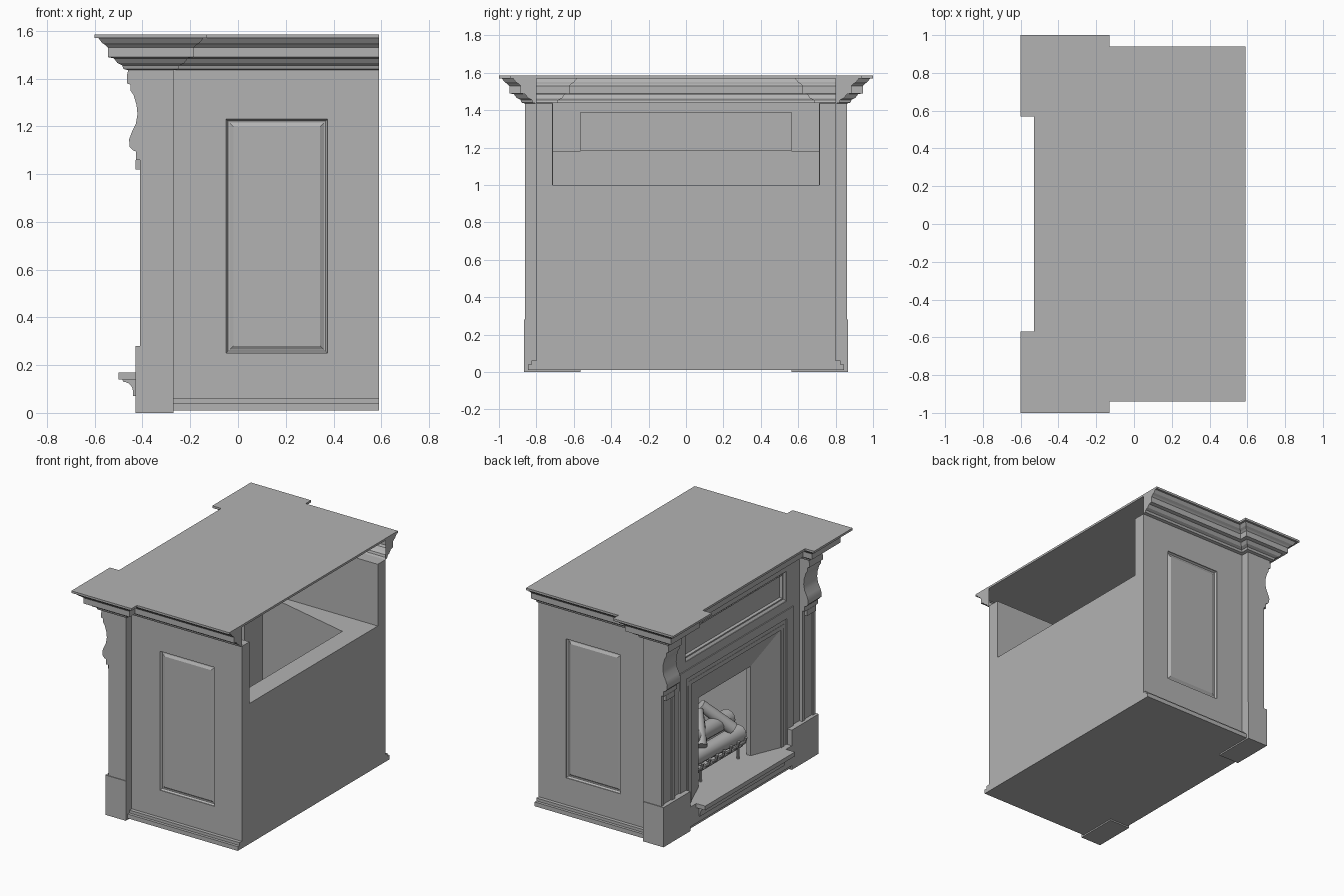
import bpy, bmesh, math, random
from mathutils import Vector, Matrix

if "Cube" in bpy.data.objects:
    bpy.data.objects.remove(bpy.data.objects["Cube"], do_unlink=True)

grey = bpy.data.materials.new("plain_grey")
grey.use_nodes = True
colour = (0.45, 0.45, 0.45, 1)
grey.diffuse_color = colour
grey.node_tree.nodes["Principled BSDF"].inputs["Base Color"].default_value = colour


def finish(name, bm, smooth=False):
    bmesh.ops.recalc_face_normals(bm, faces=bm.faces)
    mesh = bpy.data.meshes.new(name)
    bm.to_mesh(mesh)
    bm.free()
    mesh.materials.append(grey)
    obj = bpy.data.objects.new(name, mesh)
    bpy.context.collection.objects.link(obj)
    if smooth:
        for p in mesh.polygons:
            p.use_smooth = True
        mesh.set_sharp_from_angle(angle=math.radians(35))
    return obj


def add_box(bm, x, y, z):
    size = Vector((x[1] - x[0], y[1] - y[0], z[1] - z[0]))
    mid = Vector((sum(x), sum(y), sum(z))) / 2
    m = Matrix.Translation(mid) @ Matrix.Diagonal((*size, 1))
    return bmesh.ops.create_cube(bm, size=1, matrix=m)["verts"]


def box(name, x, y, z):
    bm = bmesh.new()
    add_box(bm, x, y, z)
    return finish(name, bm)


def prism(name, points, axis, lo, hi, smooth=False):
    """Extrude a profile: axis 'z' takes (x, y) points, axis 'y' takes (x, z)."""
    bm = bmesh.new()
    put = (lambda a, b, t: (a, b, t)) if axis == "z" else (lambda a, b, t: (a, t, b))
    rings = [[bm.verts.new(put(a, b, t)) for a, b in points] for t in (lo, hi)]
    n = len(points)
    for ring in rings:
        bm.faces.new(ring)
    for i in range(n):
        j = (i + 1) % n
        bm.faces.new((rings[0][i], rings[0][j], rings[1][j], rings[1][i]))
    return finish(name, bm, smooth)


def span(side, a, b):
    return tuple(sorted((side * a, side * b)))


def rod(bm, a, b, r0, r1, sides=8):
    a, b = Vector(a), Vector(b)
    d = b - a
    m = Matrix.Translation((a + b) / 2) @ d.to_track_quat("Z", "Y").to_matrix().to_4x4()
    bmesh.ops.create_cone(bm, cap_ends=True, segments=sides, radius1=r0,
                          radius2=r1, depth=d.length, matrix=m)


# Masonry core around a firebox that narrows to the rear and is open at the top
core = [(-0.30, -0.715), (0.59, -0.715), (0.59, 0.715), (-0.30, 0.715),
        (-0.30, 0.70), (0.45, 0.52), (0.45, -0.52), (-0.30, -0.70)]
prism("firebox_masonry", core, "z", 0.01, 1.0)
box("base_floor", (-0.42, 0.59), (-0.80, 0.80), (0.01, 0.03))
box("firebox_floor", (-0.43, 0.45), (-0.565, 0.565), (0.03, 0.17))

# Sides: panelled wall, skirting, pilaster, bracket, plinth
bracket = [(-0.30, 1.435), (-0.46, 1.435), (-0.465, 1.415), (-0.465, 1.38), (-0.45, 1.375),
           (-0.45, 1.35), (-0.437, 1.33), (-0.425, 1.29), (-0.421, 1.25), (-0.428, 1.21),
           (-0.445, 1.175), (-0.456, 1.145), (-0.454, 1.115), (-0.44, 1.10),
           (-0.428, 1.095), (-0.428, 1.06), (-0.30, 1.06)]
for side, label in ((1, "left"), (-1, "right")):
    # Wall with a framed opening, and a panel with a moulded edge set in it
    bm = bmesh.new()
    y = span(side, 0.715, 0.80)
    add_box(bm, (-0.27, -0.05), y, (0.01, 1.435))
    add_box(bm, (0.375, 0.59), y, (0.01, 1.435))
    add_box(bm, (-0.05, 0.375), y, (0.01, 0.25))
    add_box(bm, (-0.05, 0.375), y, (1.23, 1.435))
    finish(label + "_side_wall", bm)
    bm = bmesh.new()
    add_box(bm, (-0.05, 0.375), span(side, 0.715, 0.795), (0.25, 1.23))
    bm.normal_update()
    face = [f for f in bm.faces if f.normal.y * side > 0.9]
    for thick, depth in ((0.012, -0.012), (0.01, 0), (0.022, 0.01)):
        bmesh.ops.inset_region(bm, faces=face, thickness=thick, depth=depth)
    finish(label + "_side_panel", bm)

    box(label + "_skirting_lower", (-0.27, 0.59), span(side, 0.80, 0.845), (0.01, 0.04))
    box(label + "_skirting_upper", (-0.27, 0.59), span(side, 0.80, 0.825), (0.04, 0.06))
    box(label + "_plinth", (-0.43, -0.27), span(side, 0.565, 0.865), (0.0, 0.28))
    box(label + "_pilaster", (-0.40, -0.27), span(side, 0.71, 0.86), (0.28, 1.435))
    for a, b in ((0.71, 0.74), (0.83, 0.86)):
        box(label + "_pilaster_strip", (-0.41, -0.40), span(side, a, b), (0.28, 1.06))
    prism(label + "_bracket", bracket, "y", *span(side, 0.71, 0.86), smooth=True)
    box(label + "_bracket_drop", (-0.43, -0.39), span(side, 0.735, 0.835), (1.02, 1.06))

    # Opening surround at each side
    box(label + "_surround", (-0.387, -0.30), span(side, 0.50, 0.715), (0.17, 1.0))
    box(label + "_surround_moulding", (-0.397, -0.38), span(side, 0.56, 0.63), (0.17, 1.06))
    box(label + "_surround_bead", (-0.392, -0.38), span(side, 0.50, 0.53), (0.17, 1.03))

# Frieze with a recessed panel
box("frieze_lower_rail", (-0.39, -0.30), (-0.715, 0.715), (1.0, 1.18))
box("frieze_upper_rail", (-0.39, -0.32), (-0.715, 0.715), (1.39, 1.44))
for side in (1, -1):
    box("frieze_end", (-0.39, -0.32), span(side, 0.565, 0.715), (1.18, 1.39))
bm = bmesh.new()
add_box(bm, (-0.385, -0.28), (-0.565, 0.565), (1.18, 1.39))
bm.normal_update()
face = [f for f in bm.faces if f.normal.x < -0.9]
for thick, depth in ((0.02, -0.012), (0.012, 0), (0.005, -0.02)):
    bmesh.ops.inset_region(bm, faces=face, thickness=thick, depth=depth)
finish("frieze_panel", bm)
box("lintel_moulding", (-0.397, -0.38), (-0.63, 0.63), (1.06, 1.12))
box("lintel_bead", (-0.392, -0.38), (-0.53, 0.53), (1.0, 1.03))

# Splayed lining between the surround and the smaller inner opening
bm = bmesh.new()
rings = []
for x, half, top in ((-0.387, 0.50, 1.0), (-0.30, 0.29, 0.80), (-0.27, 0.29, 0.80)):
    rings.append([bm.verts.new((x, yy, zz)) for yy, zz in
                  ((-half, 0.17), (-half, top), (half, top), (half, 0.17))])
for a, b in zip(rings, rings[1:]):
    for i in range(3):
        bm.faces.new((a[i], a[i + 1], b[i + 1], b[i]))
finish("splayed_lining", bm)

# Hearth slab on a cove
box("hearth_slab", (-0.50, -0.36), (-0.50, 0.50), (0.14, 0.17))
cove = [(-0.42, 0.14), (-0.485, 0.14)]
for i in range(7):
    t = math.pi / 2 * i / 6
    cove.append((-0.48 + 0.04 * math.sin(t), 0.09 + 0.04 * math.cos(t)))
cove += [(-0.44, 0.07), (-0.42, 0.07)]
prism("hearth_cove", cove, "y", -0.47, 0.47, smooth=True)


# Crown moulding and mantel top share one stepped outline, grown by d
def outline(d):
    half = [(0.59, 0.80 + d), (-0.27 + d, 0.80 + d), (-0.27 + d, 0.86 + d),
            (-0.46 - d, 0.86 + d), (-0.46 - d, 0.71 - d), (-0.39 - d, 0.71 - d)]
    return half + [(x, -y) for x, y in reversed(half)]


crown = [(0.0, 1.435), (0.02, 1.44), (0.025, 1.455), (0.045, 1.465), (0.06, 1.485),
         (0.085, 1.49), (0.085, 1.53), (0.095, 1.54), (0.11, 1.55), (0.125, 1.57), (0.14, 1.57)]
bm = bmesh.new()
rings = [[bm.verts.new((x, y, z)) for x, y in outline(d)] for d, z in crown]
for a, b in zip(rings, rings[1:]):
    for i in range(len(a) - 1):
        bm.faces.new((a[i], a[i + 1], b[i + 1], b[i]))
for i, side in ((0, 1), (-1, -1)):
    corner = bm.verts.new((0.59, side * 0.80, 1.57))
    bm.faces.new([r[i] for r in rings] + [corner])
finish("crown_moulding", bm)
prism("mantel_top", outline(0.14), "z", 1.57, 1.585)

# Fire grate with curled fingers
bm = bmesh.new()
for x in (-0.26, -0.10):
    rod(bm, (x, -0.25, 0.25), (x, 0.25, 0.25), 0.01, 0.01)
    for y in (-0.21, 0.21):
        rod(bm, (x, y, 0.17), (x, y, 0.25), 0.01, 0.01)
for i in range(7):
    y = -0.24 + 0.08 * i
    path = [(-0.04, y, 0.26), (-0.26, y, 0.26), (-0.29, y, 0.28), (-0.30, y, 0.32)]
    for a, b in zip(path, path[1:]):
        rod(bm, a, b, 0.01, 0.01)
finish("fire_grate", bm, smooth=True)

# Stacked logs
random.seed(4)
logs = [((-0.24, -0.25, 0.33), (-0.22, 0.26, 0.33), 0.06),
        ((-0.10, -0.26, 0.33), (-0.12, 0.24, 0.34), 0.065),
        ((-0.17, -0.22, 0.43), (-0.19, 0.23, 0.45), 0.06),
        ((-0.25, -0.16, 0.40), (-0.10, -0.02, 0.58), 0.045),
        ((-0.24, 0.18, 0.40), (-0.12, 0.04, 0.57), 0.045)]
bm = bmesh.new()
for a, b, r in logs:
    rod(bm, a, b, r, r * random.uniform(0.8, 1.0), 12)
finish("logs", bm, smooth=True)
